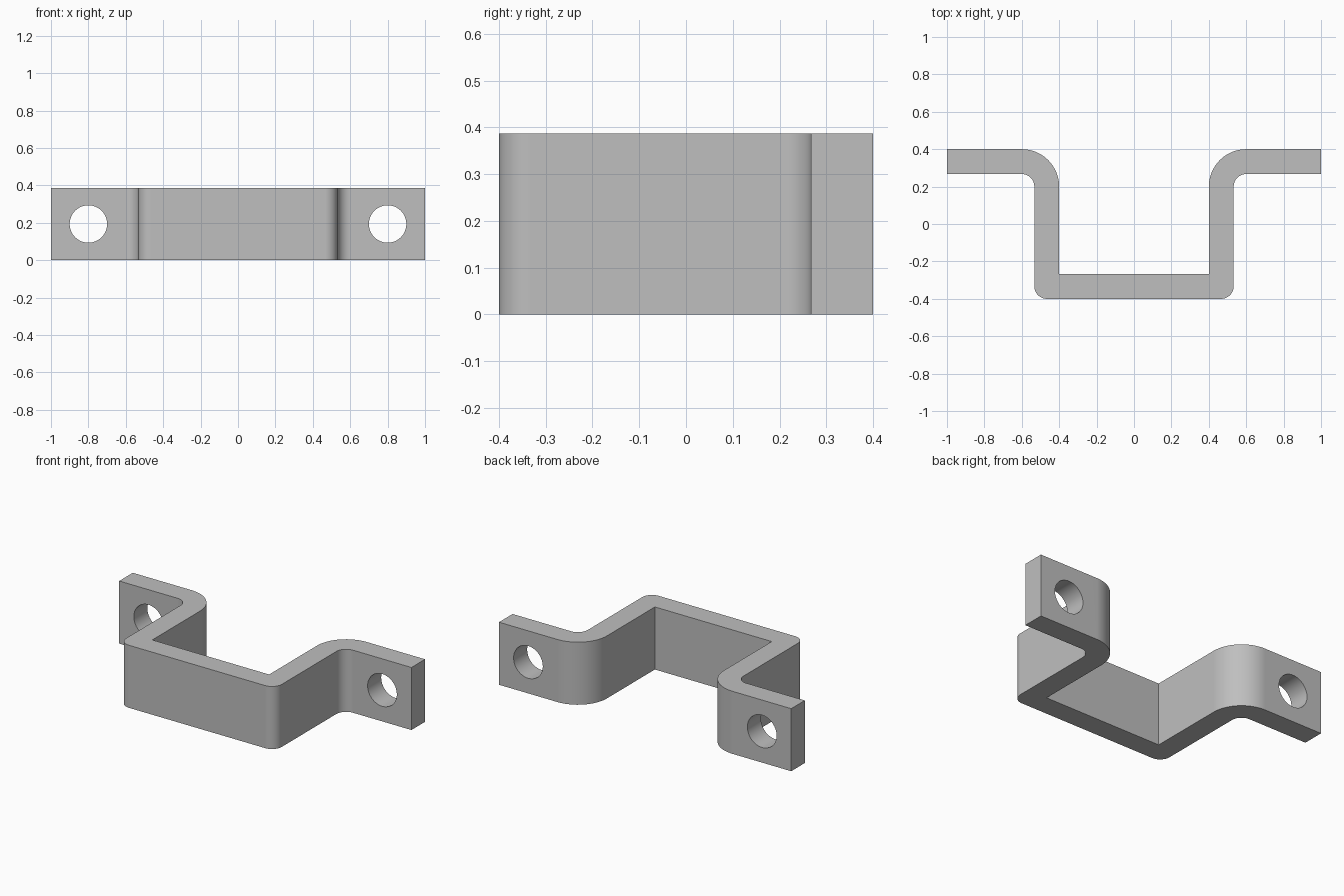
import bpy
import bmesh
from math import cos, sin, radians

cube = bpy.data.objects.get("Cube")
if cube:
    bpy.data.objects.remove(cube, do_unlink=True)

HEIGHT = 0.387
THICK = 0.133
INNER = 0.4      # half width of the channel
DEPTH = 0.4      # half depth
SMALL, LARGE = 0.067, 0.2
HOLE_X, HOLE_R = 0.8, 0.1

# Material
steel = bpy.data.materials.new("plain grey")
grey = (0.52, 0.52, 0.52, 1)
steel.diffuse_color = grey
steel.use_nodes = True
steel.node_tree.nodes["Principled BSDF"].inputs["Base Color"].default_value = grey


def arc(cx, cy, r, start, end, steps=16):
    angles = [radians(start + (end - start) * i / steps) for i in range(steps + 1)]
    return [(cx + r * cos(a), cy + r * sin(a)) for a in angles]


# Half outline: outside face from the front outwards, then back along the inside
outer = INNER + THICK
bend_x, bend_y = INNER + LARGE, DEPTH - LARGE
half = arc(outer - SMALL, SMALL - DEPTH, SMALL, -90, 0)
half += arc(bend_x, bend_y, LARGE - THICK, 180, 90)
half += [(1, DEPTH - THICK), (1, DEPTH)]
half += arc(bend_x, bend_y, LARGE, 90, 180)
half += [(INNER, THICK - DEPTH)]
outline = half + [(-x, y) for x, y in reversed(half)]

# Bent strap
bm = bmesh.new()
face = bm.faces.new([bm.verts.new((x, y, 0)) for x, y in outline])
top = bmesh.ops.extrude_face_region(bm, geom=[face])["geom"]
bmesh.ops.translate(bm, vec=(0, 0, HEIGHT),
                    verts=[v for v in top if isinstance(v, bmesh.types.BMVert)])
bmesh.ops.recalc_face_normals(bm, faces=bm.faces)
mesh = bpy.data.meshes.new("bracket")
bm.to_mesh(mesh)
bm.free()
bracket = bpy.data.objects.new("bracket", mesh)
bpy.context.collection.objects.link(bracket)
mesh.materials.append(steel)

# Bolt holes through both flanges
cutters = []
for side, name in ((1, "left"), (-1, "right")):
    bpy.ops.mesh.primitive_cylinder_add(
        vertices=64, radius=HOLE_R, depth=THICK * 2, rotation=(radians(90), 0, 0),
        location=(side * HOLE_X, DEPTH - THICK / 2, HEIGHT / 2))
    cutter = bpy.context.object
    cutter.name = name + "_hole_cutter"
    cutter.hide_render = True
    cutter.data.materials.append(steel)
    cut = bracket.modifiers.new(name + "_hole", "BOOLEAN")
    cut.operation = "DIFFERENCE"
    cut.solver = "EXACT"
    cut.object = cutter
    cutters.append(cutter)

# Apply the cuts, then shade the bends smooth
bpy.ops.object.select_all(action="DESELECT")
bracket.select_set(True)
bpy.context.view_layer.objects.active = bracket
for name in [m.name for m in bracket.modifiers]:
    bpy.ops.object.modifier_apply(modifier=name)
for cutter in cutters:
    bpy.data.objects.remove(cutter, do_unlink=True)
bpy.ops.object.shade_smooth_by_angle(angle=radians(30))
flat = bracket.modifiers.new("flat_walls", "WEIGHTED_NORMAL")
flat.keep_sharp = True
